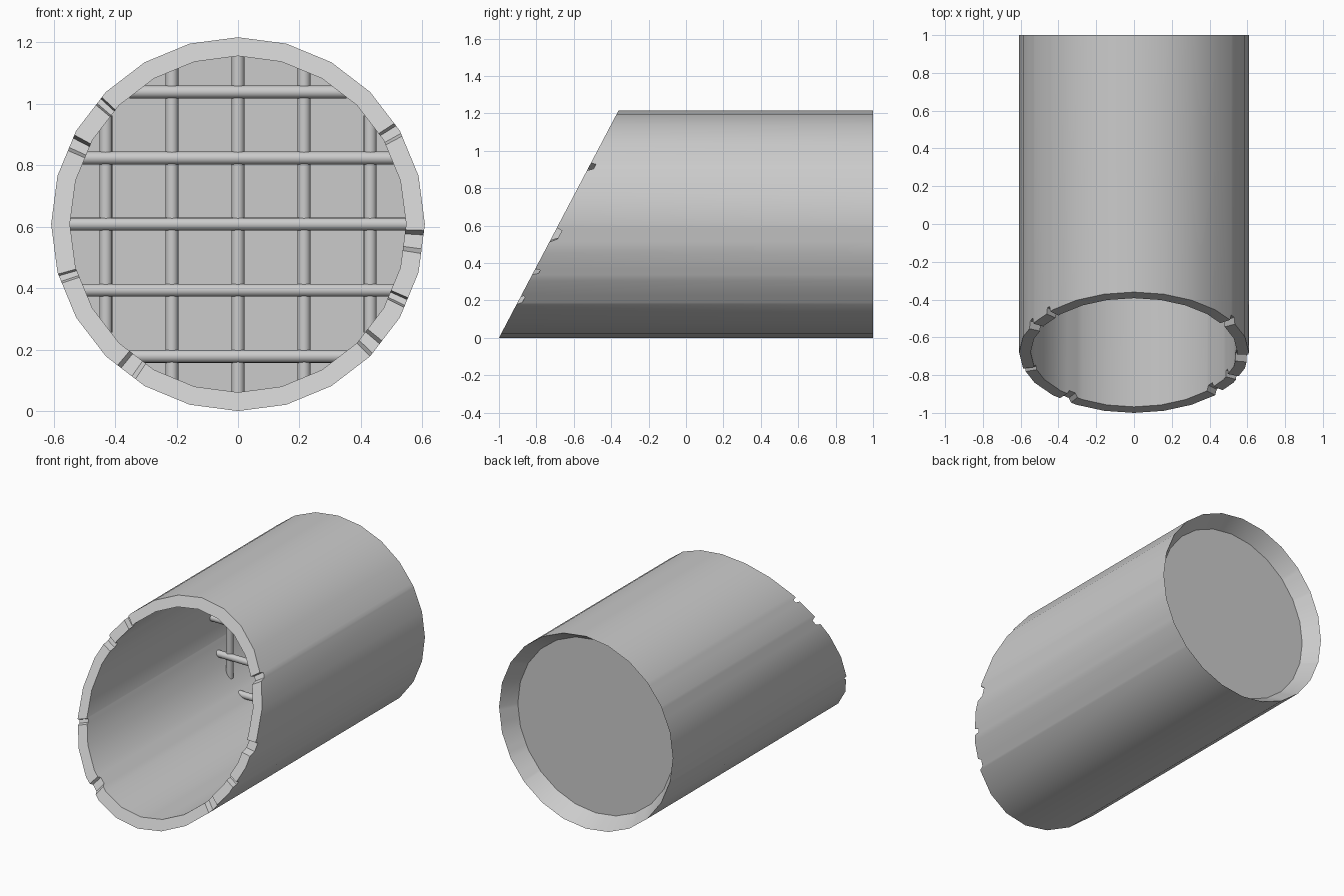
import bpy, bmesh, math
from mathutils import Matrix

old = bpy.data.objects.get("Cube")
if old:
    bpy.data.objects.remove(old, do_unlink=True)

R_OUT, R_IN = 0.608, 0.547
AXIS_Z = R_OUT
SIDES = 24
STEP = 360 / SIDES
PLATE_Y, GRATE_Y = 0.9, 0.52

grey = bpy.data.materials.new("concrete grey")
grey.use_nodes = True
COLOR = (0.6, 0.6, 0.6, 1)
grey.diffuse_color = COLOR
grey.node_tree.nodes["Principled BSDF"].inputs["Base Color"].default_value = COLOR


def finish(name, bm):
    """Turn a bmesh into a smooth shaded object with sharp edges kept."""
    bmesh.ops.recalc_face_normals(bm, faces=bm.faces)
    mesh = bpy.data.meshes.new(name)
    bm.to_mesh(mesh)
    bm.free()
    mesh.materials.append(grey)
    mesh.shade_smooth()
    mesh.set_sharp_from_angle(angle=math.radians(28))
    obj = bpy.data.objects.new(name, mesh)
    bpy.context.collection.objects.link(obj)
    return obj


def on_polygon(angle, radius):
    """Point on the many-sided outline of the pipe at an angle in degrees."""
    half = STEP / 2
    r = radius * math.cos(math.radians(half)) / math.cos(math.radians(angle % STEP - half))
    a = math.radians(angle)
    return r * math.cos(a), AXIS_Z + r * math.sin(a)


# Chips in the slanted rim: angle, half width, depth
chips = [(30.5, 2.3, 0.03), (-5.5, 3.6, 0.035), (-25, 1.6, 0.03), (-42, 3, 0.025),
         (154, 2.6, 0.035), (138.5, 1.5, 0.03), (197, 1.5, 0.015), (233, 3.5, 0.02)]
stations = {i * STEP: 0 for i in range(SIDES)}
for angle, half, depth in chips:
    for a in list(stations):
        if abs((a - angle + 180) % 360 - 180) < half:
            stations[a] = depth
    for side in (-1, 1):
        stations[(angle + side * half) % 360] = 0
        stations[(angle + side * half * 0.6) % 360] = depth
angles = sorted(stations)

# Pipe shell: slanted front rim, flared back rim
bm = bmesh.new()
loops = []
for radius, y in ((R_OUT, None), (R_OUT, 1), (R_IN, PLATE_Y), (R_IN, None)):
    loop = []
    for a in angles:
        x, z = on_polygon(a, radius)
        depth = -1 + 0.526 * z + stations[a] if y is None else y
        loop.append(bm.verts.new((x, depth, z)))
    loops.append(loop)
count = len(angles)
for k in range(4):
    a, b = loops[k], loops[(k + 1) % 4]
    for i in range(count):
        j = (i + 1) % count
        bm.faces.new((a[i], a[j], b[j], b[i]))
finish("pipe_shell", bm)

# Recessed back plate
bm = bmesh.new()
bm.faces.new([bm.verts.new((x, PLATE_Y, z)) for x, z in
              (on_polygon(i * STEP, R_IN) for i in range(SIDES))])
finish("back_plate", bm)


def bar(name, offset, vertical):
    """Grating bar spanning the bore at an offset from the axis."""
    length = 2 * math.sqrt(R_IN ** 2 - offset ** 2) + 0.03
    bm = bmesh.new()
    bmesh.ops.create_cone(bm, cap_ends=True, segments=16, radius1=0.021,
                          radius2=0.021, depth=length)
    if vertical:
        place = Matrix.Translation((offset, GRATE_Y + 0.012, AXIS_Z))
    else:
        place = (Matrix.Translation((0, GRATE_Y, AXIS_Z + offset))
                 @ Matrix.Rotation(math.pi / 2, 4, 'Y'))
    bm.transform(place)
    finish(name, bm)


# Grating
for n in range(-2, 3):
    bar(f"vertical_bar_{n + 3}", n * 0.215, True)
    bar(f"horizontal_bar_{n + 3}", n * 0.215, False)
